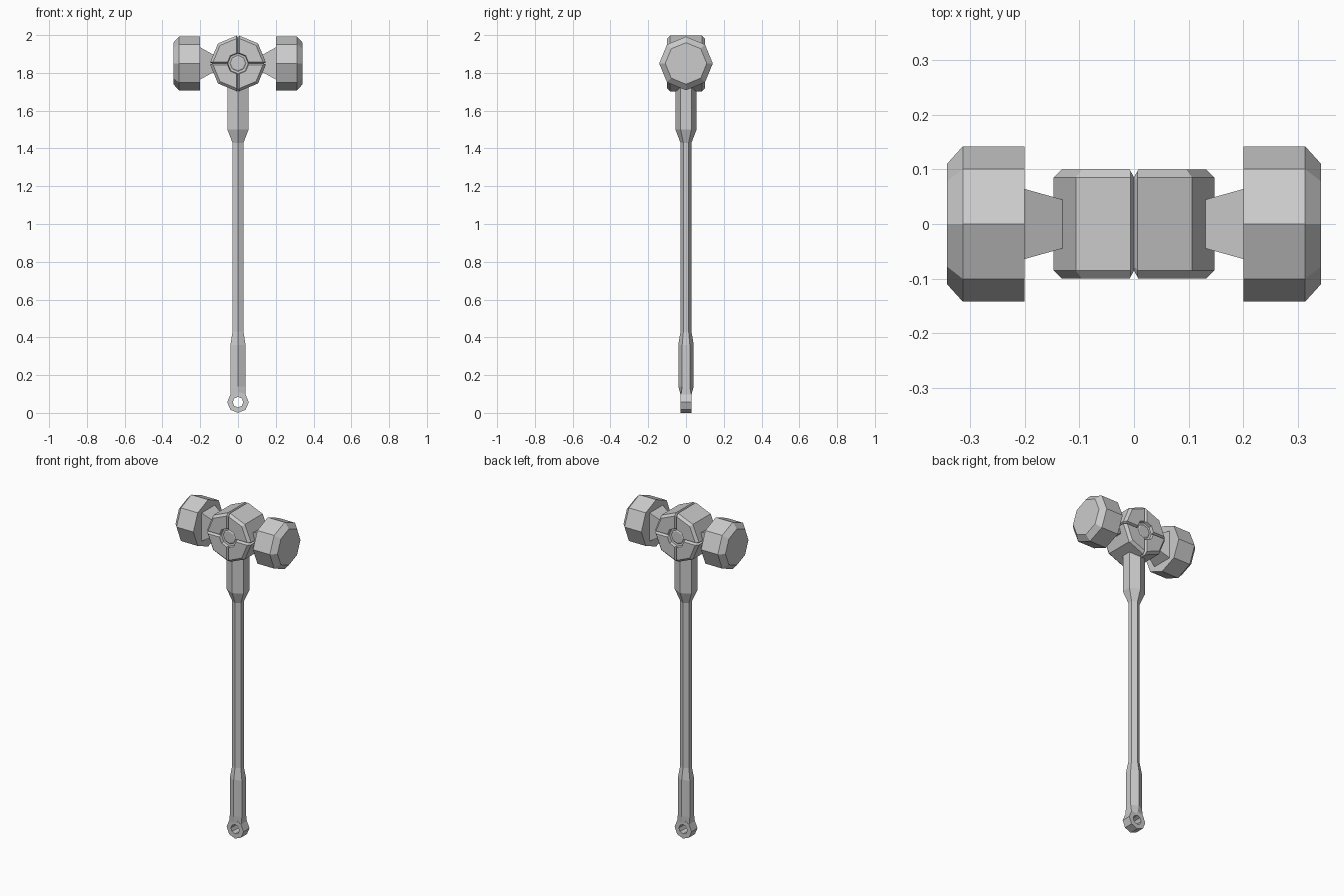
import bpy
import bmesh
from math import cos, sin, pi
from mathutils import Vector

default = bpy.data.objects.get("Cube")
if default:
    bpy.data.objects.remove(default, do_unlink=True)

steel = bpy.data.materials.new("grey steel")
steel.use_nodes = True
GREY = (0.6, 0.6, 0.6, 1)
steel.diffuse_color = GREY
steel.node_tree.nodes["Principled BSDF"].inputs["Base Color"].default_value = GREY

HEAD_Z = 1.85


def loft(name, rings, closed=False):
    """Skin a list of equal point loops; cap the ends or join them."""
    bm = bmesh.new()
    loops = [[bm.verts.new(p) for p in ring] for ring in rings]
    pairs = list(zip(loops, loops[1:]))
    if closed:
        pairs.append((loops[-1], loops[0]))
    else:
        bm.faces.new(loops[0])
        bm.faces.new(loops[-1])
    for a, b in pairs:
        n = len(a)
        for i in range(n):
            j = (i + 1) % n
            bm.faces.new((a[i], a[j], b[j], b[i]))
    bmesh.ops.recalc_face_normals(bm, faces=bm.faces)
    mesh = bpy.data.meshes.new(name)
    bm.to_mesh(mesh)
    bm.free()
    mesh.materials.append(steel)
    obj = bpy.data.objects.new(name, mesh)
    bpy.context.collection.objects.link(obj)
    return obj


def octagon(radius, along, axis, z):
    """Octagon with corners on the axes, facing along x or y."""
    pts = []
    for i in range(8):
        u, v = radius * cos(i * pi / 4), radius * sin(i * pi / 4)
        pts.append(Vector((along, u, z + v) if axis == "x" else (u, along, z + v)))
    return pts


def apply(obj, kind, **settings):
    mod = obj.modifiers.new(kind.title(), kind)
    for key, value in settings.items():
        setattr(mod, key, value)
    bpy.context.view_layer.objects.active = obj
    bpy.ops.object.modifier_apply(modifier=mod.name)


# Hub: chamfered drum with a recessed boss on each face
half = [(0.15, 0.085), (0.135, 0.1), (0.058, 0.1), (0.054, 0.082),
        (0.042, 0.08), (0.035, 0.084)]
profile = [(r, -y) for r, y in reversed(half)] + half
hub = loft("hub", [octagon(r, y, "y", HEAD_Z) for r, y in profile])


# V grooves running round the hub in two planes
def outline(grow):
    corner = [(0.15 + grow, 0.085 + grow * 0.4), (0.135 + grow * 0.4, 0.1 + grow)]
    side = corner + [(-r, y) for r, y in reversed(corner)]
    return side + [(-r, -y) for r, y in side]


def groove_ring(grow, offset, upright):
    if upright:
        return [(offset, y, HEAD_Z + r) for r, y in outline(grow)]
    return [(r, y, HEAD_Z + offset) for r, y in outline(grow)]


for upright in (True, False):
    blade = loft("groove_cutter", [groove_ring(0.004, 0.01, upright),
                                   groove_ring(0.004, -0.01, upright),
                                   groove_ring(-0.015, 0, upright)], closed=True)
    blade.hide_render = True
    apply(hub, "BOOLEAN", operation="DIFFERENCE", solver="EXACT", object=blade)
    bpy.data.objects.remove(blade, do_unlink=True)

# Striking heads, mirrored left and right
heads = loft("striking_heads", [octagon(r, x, "x", HEAD_Z) for r, x in
                                [(0.142, 0.2), (0.142, 0.313), (0.11, 0.342)]])
apply(heads, "MIRROR")


# Flared necks between hub and heads
def neck_section(x, y, z):
    return [(x, y * a, HEAD_Z + z * b) for a, b in ((-1, -1), (1, -1), (1, 1), (-1, 1))]


necks = loft("necks", [neck_section(0.128, 0.044, 0.045), neck_section(0.2, 0.064, 0.085)])
apply(necks, "MIRROR")


# Handle: six-sided shaft with grip and collar
def hexagon(z, x, ridge, side):
    return [(0, -ridge, z), (x, -side, z), (x, side, z),
            (0, ridge, z), (-x, side, z), (-x, -side, z)]


handle = loft("handle", [hexagon(*s) for s in [
    (0.095, 0.04, 0.028, 0.027),
    (0.14, 0.04, 0.041, 0.02),
    (0.36, 0.04, 0.041, 0.02),
    (0.43, 0.029, 0.029, 0.014),
    (1.43, 0.029, 0.029, 0.014),
    (1.5, 0.056, 0.056, 0.028),
    (1.76, 0.056, 0.056, 0.028)]])

# Hanging eye at the bottom of the handle
loft("hanging_eye", [octagon(r, y, "y", 0.057) for r, y in
                     [(0.057, -0.028), (0.057, 0.028), (0.028, 0.028), (0.028, -0.028)]],
     closed=True)
